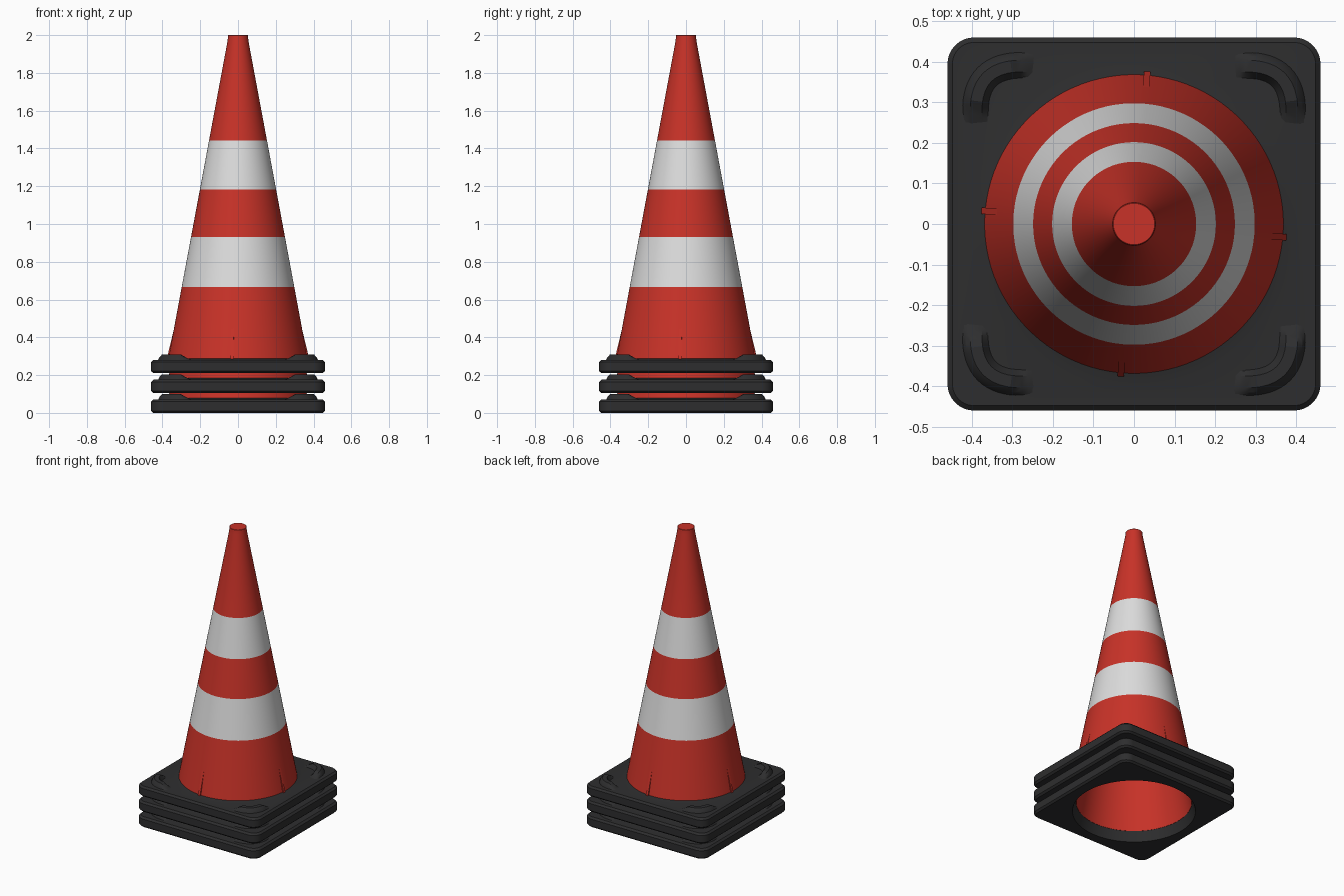
import bpy, bmesh, math
from mathutils import Vector

if "Cube" in bpy.data.objects:
    bpy.data.objects.remove(bpy.data.objects["Cube"])

N = 96            # points around each ring
STEP = 0.105      # vertical offset between stacked cones
HALF = 0.46       # half width of the base


def material(name, rgb):
    m = bpy.data.materials.new(name)
    m.diffuse_color = (*rgb, 1)
    m.use_nodes = True
    m.node_tree.nodes["Principled BSDF"].inputs["Base Color"].default_value = m.diffuse_color
    return m


RED = material("cone red", (0.58, 0.032, 0.021))
WHITE = material("stripe white", (0.72, 0.72, 0.72))
BLACK = material("rubber black", (0.027, 0.027, 0.028))


def finish(bm, name, mats, z, angle=30):
    bmesh.ops.recalc_face_normals(bm, faces=bm.faces)
    me = bpy.data.meshes.new(name)
    bm.to_mesh(me)
    bm.free()
    ob = bpy.data.objects.new(name, me)
    bpy.context.collection.objects.link(ob)
    for m in mats:
        me.materials.append(m)
    ob.location.z = z
    bpy.ops.object.select_all(action='DESELECT')
    ob.select_set(True)
    bpy.context.view_layer.objects.active = ob
    bpy.ops.object.shade_smooth_by_angle(angle=math.radians(angle))
    return ob


def circle(r, z):
    return [(r * math.cos(a), r * math.sin(a), z)
            for a in (2 * math.pi * (i + 0.5) / N for i in range(N))]


def rounded_square(inset, z, radius=0.065):
    pts, k = [], N // 4
    c, r = HALF - radius, radius - inset
    for q in range(4):
        mid = math.pi / 4 + q * math.pi / 2
        cx, cy = (c * math.copysign(1, f(mid)) for f in (math.cos, math.sin))
        for j in range(k):
            a = q * math.pi / 2 + j / (k - 1) * math.pi / 2
            pts.append((cx + r * math.cos(a), cy + r * math.sin(a), z))
    return pts


def skin(bm, rings, close_rings=False, closed=True):
    """Quads between consecutive rings of equal point count."""
    vs = [[bm.verts.new(p) for p in ring] for ring in rings]
    n = len(vs[0])
    pairs = list(zip(vs, vs[1:])) + ([(vs[-1], vs[0])] if close_rings else [])
    for a, b in pairs:
        for i in range(n if closed else n - 1):
            j = (i + 1) % n
            bm.faces.new((a[i], a[j], b[j], b[i]))
    return vs


def cone_radius(z):
    return 0.055 + (1.76 - z) * 0.1865


# stripe heights measured from the bottom of each cone
STRIPES = [(0.457, 0.72), (0.972, 1.232)]


def make_cone(name, z0):
    bm = bmesh.new()
    heights = [0.065] + [h for s in STRIPES for h in s] + [1.76]
    rings = [circle(cone_radius(1.74) - 0.012, 1.74), circle(cone_radius(0.065) - 0.012, 0.065)]
    rings += [circle(cone_radius(h), h) for h in heights]
    rings += [circle(0.053, 1.788), circle(0.051, 1.79)]
    vs = skin(bm, rings)
    bm.faces.new(vs[0])
    bm.faces.new(vs[-1])
    for f in bm.faces:
        zs = [v.co.z for v in f.verts]
        if any(abs(min(zs) - a) < 1e-4 and abs(max(zs) - b) < 1e-4 for a, b in STRIPES):
            f.material_index = 1
    finish(bm, name, [RED, WHITE], z0)


def make_base(name, z0):
    bm = bmesh.new()
    skin(bm, [rounded_square(0.012, 0), rounded_square(0, 0.011),
              rounded_square(0, 0.059), rounded_square(0.012, 0.071),
              circle(0.402, 0.071), circle(0.366, 0.079),
              circle(0.359, 0.07), circle(0.383, 0)], close_rings=True)
    finish(bm, name, [BLACK], z0)


def make_lugs(name, z0):
    """Curved raised stacking bar in each base corner."""
    bm = bmesh.new()
    p0, p1, p2 = Vector((0.245, 0.39)), Vector((0.41, 0.41)), Vector((0.39, 0.245))
    for q in range(4):
        ca, sa = (round(f(q * math.pi / 2)) for f in (math.cos, math.sin))
        rings, steps = [], 20
        for i in range(steps + 1):
            t = i / steps
            p = p0 * (1 - t) ** 2 + p1 * 2 * t * (1 - t) + p2 * t * t
            d = ((p1 - p0) * (1 - t) + (p2 - p1) * t).normalized()
            n = Vector((-d.y, d.x))          # towards the base corner
            h = 0.03 * min(1, min(t, 1 - t) / 0.2)
            ring = []
            for w, k in ((-0.034, 0), (-0.017, 1), (0.012, 1), (0.024, 0.6), (0.032, 0)):
                s = p + n * w
                ring.append((s.x * ca - s.y * sa, s.x * sa + s.y * ca, 0.069 + h * k))
            rings.append(ring)
        vs = skin(bm, rings, closed=True)
        bm.faces.new(vs[0])
        bm.faces.new(vs[-1])
    finish(bm, name, [BLACK], z0, 25)


def make_ribs(name, z0):
    """Four slim wedge ribs at the foot of the cone."""
    bm = bmesh.new()
    for q in range(4):
        a = math.radians(85 + 90 * q)
        o, t = Vector((math.cos(a), math.sin(a), 0)), Vector((-math.sin(a), math.cos(a), 0))
        lo, hi = 0.07, 0.25
        rings = []
        for s in (-0.008, 0.008):
            rings.append([o * (cone_radius(lo) - 0.005) + t * s + Vector((0, 0, lo)),
                          o * (cone_radius(lo) + 0.009) + t * s + Vector((0, 0, lo)),
                          o * (cone_radius(hi) - 0.001) + t * s + Vector((0, 0, hi))])
        vs = skin(bm, rings)
        bm.faces.new(vs[0])
        bm.faces.new(vs[1])
    finish(bm, name, [RED], z0)


# three identical cones stacked on each other
for i, label in enumerate(("lower", "middle", "upper")):
    z = i * STEP
    make_cone(label + "_cone", z)
    make_base(label + "_base", z)
    make_lugs(label + "_corner_lugs", z)
    if label == "upper":
        make_ribs(label + "_cone_ribs", z)
